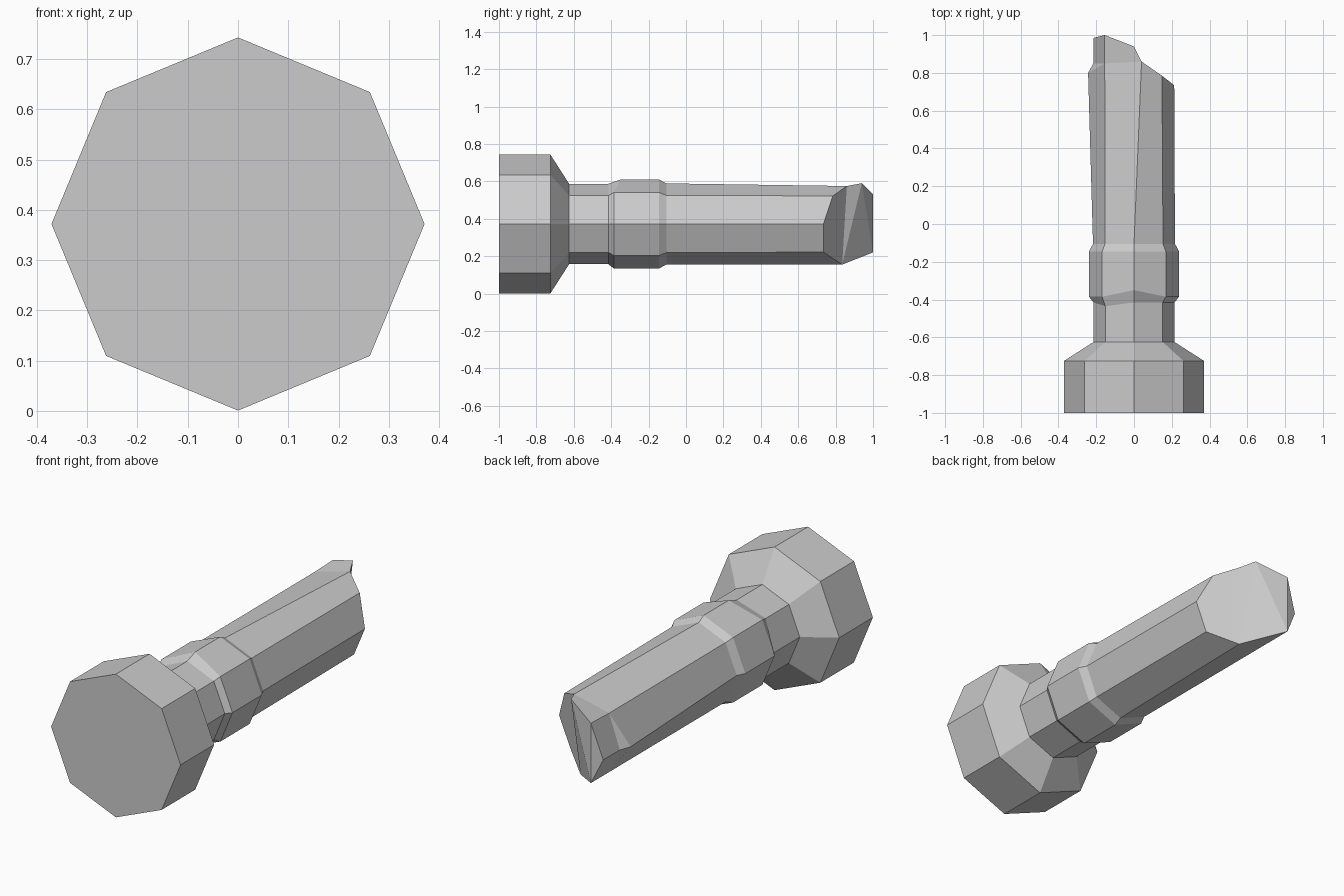
import bpy, bmesh, math

cube = bpy.data.objects.get("Cube")
if cube:
    bpy.data.objects.remove(cube, do_unlink=True)

CENTRE_Z = 0.372
SIDES = 8

stone = bpy.data.materials.new("grey_stone")
stone.use_nodes = True
colour = (0.6, 0.6, 0.6, 1)
stone.diffuse_color = colour
stone.node_tree.nodes["Principled BSDF"].inputs["Base Color"].default_value = colour

bm = bmesh.new()


def ring(y, radius, nicks={}):
    """Octagon round the long axis; nicks shift single corners along y."""
    verts = []
    for k in range(SIDES):
        a = math.tau * k / SIDES
        verts.append(bm.verts.new((radius * math.cos(a), y + nicks.get(k, 0),
                                   CENTRE_Z + radius * math.sin(a))))
    return verts


def bridge(a, b):
    for k in range(SIDES):
        n = (k + 1) % SIDES
        bm.faces.new((a[k], a[n], b[n], b[k]))


# Base block, neck, raised collar and foot of the shaft
rings = [
    ring(-1, 0.371),
    ring(-0.725, 0.371),
    ring(-0.625, 0.215),
    ring(-0.415, 0.215, {3: -0.02}),
    ring(-0.385, 0.238, {2: 0.035}),
    ring(-0.145, 0.238),
    ring(-0.105, 0.217),
]

# Slanted, broken end of the shaft
broken = [bm.verts.new(p) for p in (
    (0.213, 0.735, 0.372), (0.148, 0.785, 0.522), (0.04, 0.86, 0.575),
    (-0.155, 0.85, 0.525), (-0.243, 0.8, 0.355), (-0.155, 0.84, 0.22),
    (0.02, 0.835, 0.155), (0.15, 0.735, 0.222))]
rings.append(broken)

bm.faces.new(rings[0])
for a, b in zip(rings, rings[1:]):
    bridge(a, b)

# Jagged splinter left standing on one side of the break
crest, upper, notch, side, lower = [bm.verts.new(p) for p in (
    (0, 0.94, 0.59), (-0.155, 1, 0.53), (-0.215, 0.85, 0.35),
    (-0.215, 0.985, 0.35), (-0.155, 1, 0.22))]
right, up_right, top, up_left, left, low_left, bottom, low_right = broken
for face in (
        (top, up_left, upper, crest), (up_left, notch, side, upper),
        (up_left, left, notch), (left, low_left, notch),
        (notch, low_left, lower, side), (low_left, bottom, lower),
        (right, up_right, top, bottom, low_right), (top, crest, bottom),
        (crest, lower, bottom), (crest, upper, lower), (upper, side, lower)):
    bm.faces.new(face)

bmesh.ops.recalc_face_normals(bm, faces=bm.faces)
mesh = bpy.data.meshes.new("broken_column")
bm.to_mesh(mesh)
bm.free()
mesh.materials.append(stone)
column = bpy.data.objects.new("broken_column", mesh)
bpy.context.collection.objects.link(column)
